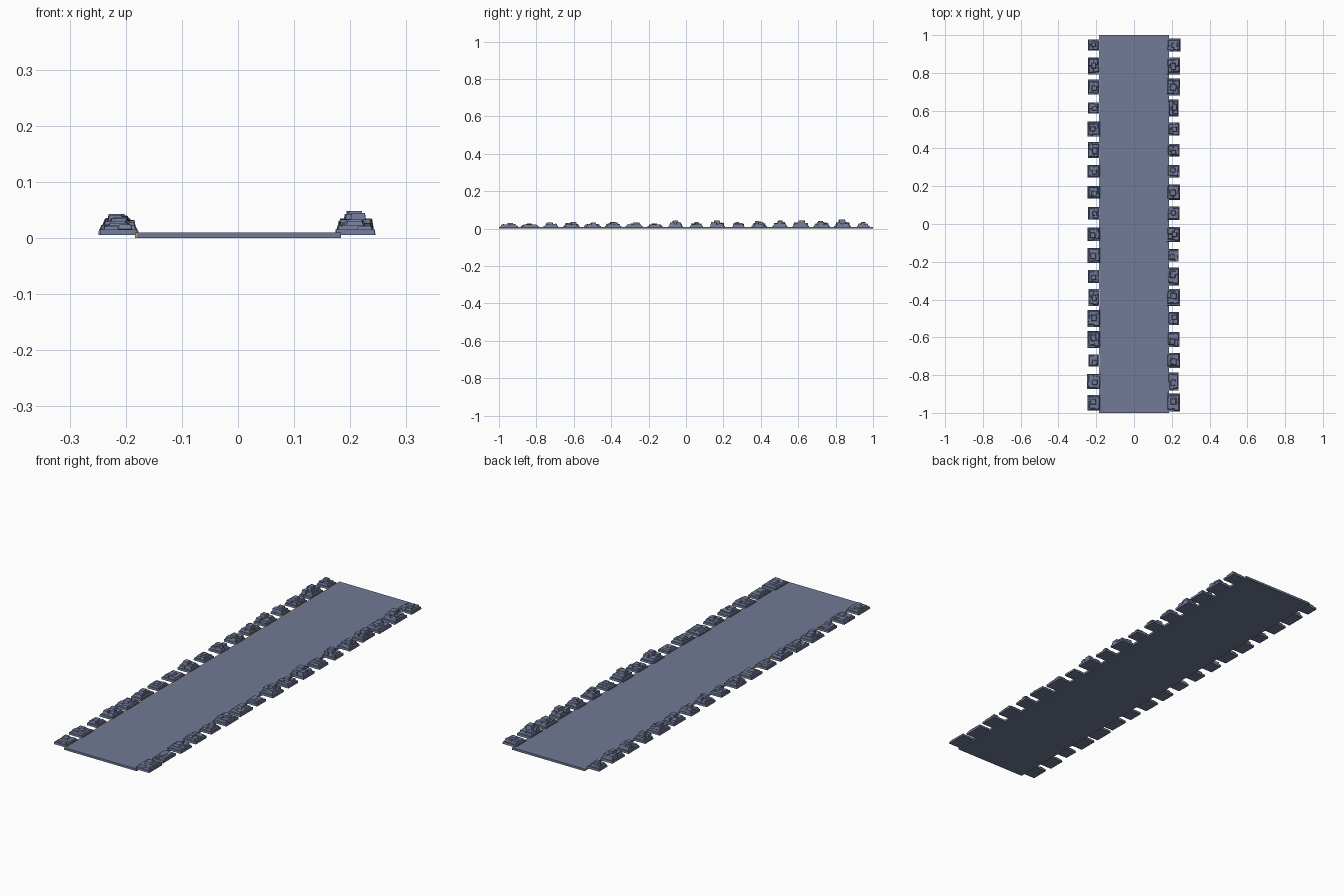
import bpy, bmesh, random
from mathutils import Matrix, Vector

if "Cube" in bpy.data.objects:
    bpy.data.objects.remove(bpy.data.objects["Cube"])

random.seed(7)

def material(name, rgb):
    m = bpy.data.materials.new(name)
    m.diffuse_color = (*rgb, 1)
    m.use_nodes = True
    m.node_tree.nodes["Principled BSDF"].inputs["Base Color"].default_value = m.diffuse_color
    return m

SLATE = material("slate blue", (0.165, 0.195, 0.31))
YELLOW = material("yellow edge", (0.55, 0.38, 0.07))

def finish(bm, name, mat):
    me = bpy.data.meshes.new(name)
    bmesh.ops.recalc_face_normals(bm, faces=bm.faces)
    bm.to_mesh(me)
    bm.free()
    me.materials.append(mat)
    ob = bpy.data.objects.new(name, me)
    bpy.context.collection.objects.link(ob)
    return ob

def block(bm, x, y, z0, z1, sx, sy, taper=1.0, rot=0.0, tilt=0.0):
    """Block between two heights, narrowed towards its top."""
    v = bmesh.ops.create_cube(bm, size=1)["verts"]
    for p in v:
        k = taper if p.co.z > 0 else 1
        p.co = Vector((p.co.x * sx * k, p.co.y * sy * k, p.co.z * (z1 - z0)))
    bmesh.ops.transform(bm, verts=v, matrix=Matrix.Translation((x, y, (z0 + z1) / 2))
                        @ Matrix.Rotation(rot, 4, 'Z') @ Matrix.Rotation(tilt, 4, 'X'))

def slab(name, x0, x1, mat):
    bm = bmesh.new()
    block(bm, (x0 + x1) / 2, 0, 0, 0.01, x1 - x0, 2)
    finish(bm, name, mat)

# path surface and thin edging
slab("path", -0.18, 0.184, SLATE)
slab("left_edging", -0.184, -0.18, YELLOW)

def rock_pile(name, x, y, sx, sy, h):
    bm = bmesh.new()
    u = random.uniform
    block(bm, x, y, 0.005, 0.015, sx, sy, 0.97)
    # broad angular layer above the flat base stone
    block(bm, x + u(-.003, .003), y + u(-.004, .004), 0.013, 0.022,
          sx * 0.86, sy * 0.8, 0.88, u(-.06, .06))
    # broken stones leaning on each other
    for i in range(4):
        px = (0.2 if i % 2 else -0.2) * sx
        py = (0.2 if i // 2 else -0.2) * sy
        block(bm, x + px + u(-.003, .003), y + py + u(-.004, .004), 0.014,
              0.014 + (h - 0.014) * u(0.4, 0.72), sx * u(.36, .5), sy * u(.32, .45),
              0.82, u(-.15, .15), u(-.1, .1))
    # cap stone
    block(bm, x + u(-.006, .006), y + u(-.012, .012), 0.02, h,
          sx * u(.42, .52), sy * u(.36, .46), 0.75, u(-.15, .15))
    finish(bm, name, SLATE)

# plan sizes (hundredths) of the piles, back to front
LEFT_W = [6, 6, 6, 6, 6.5, 6, 6.5, 6.5, 6, 6.5, 6.5, 6, 5.5, 6.5, 6.5, 5.5, 7.2, 6.5]
LEFT_L = [6, 9.2, 8, 6, 8, 8.5, 6.5, 6.5, 6.5, 7.2, 8, 7, 9.2, 9.2, 8.8, 6.5, 8, 8.2]
RIGHT_W = [7.2, 7, 7, 5.5, 6.5, 6.5, 6.5, 7, 6.5, 7, 5.5, 6, 7, 6, 6.5, 7, 5.5, 7]
RIGHT_L = [7, 9, 9, 9, 7, 6.5, 6.5, 8, 7, 8, 6.5, 9.4, 9, 7, 8, 8, 9.6, 9.6]
HEIGHT = [3.7, 4.8, 4, 4.4, 4.3, 4.2, 3.5, 4.3, 3.5, 4.5, 2.7, 3.2, 3.7, 3.3, 3.5, 3.3, 2.7, 3]

for i in range(18):
    y = 0.948 - i * 0.1114
    for side, cx, ws, ls in (("left", -0.213, LEFT_W, LEFT_L), ("right", 0.209, RIGHT_W, RIGHT_L)):
        h = HEIGHT[i] / 100 * (1 if (i % 2 == 0) == (side == "left") else 0.9)
        rock_pile(f"{side}_rock_pile_{i + 1}", cx, y, ws[i] / 100, ls[i] / 100, h)
